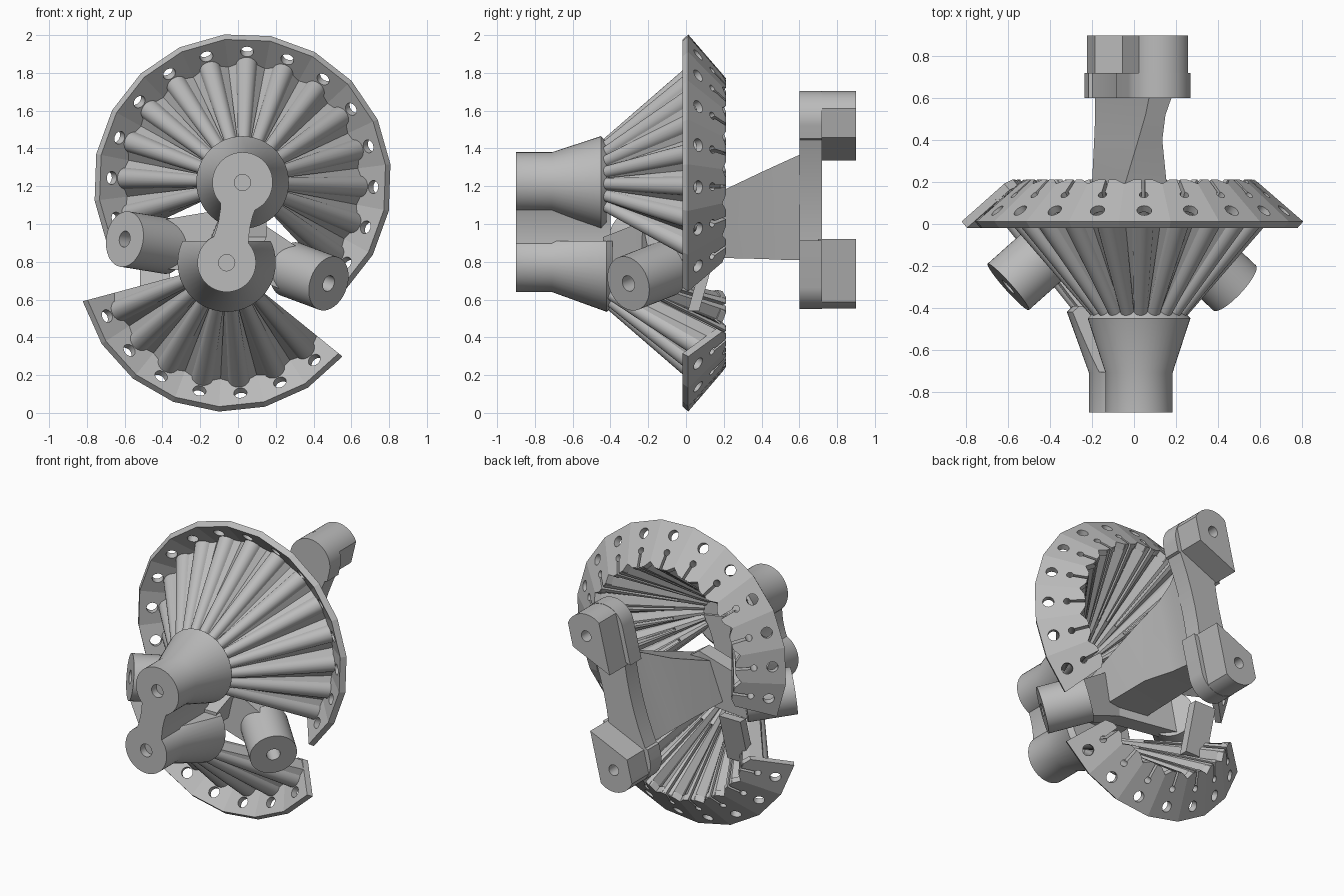
import bpy, bmesh
from math import sin, cos, tan, pi, radians
from mathutils import Vector, Matrix

if "Cube" in bpy.data.objects:
    bpy.data.objects.remove(bpy.data.objects["Cube"])

grey = bpy.data.materials.new("plain_grey")
grey.use_nodes = True
COLOUR = (0.5, 0.5, 0.5, 1)
grey.diffuse_color = COLOUR
grey.node_tree.nodes["Principled BSDF"].inputs["Base Color"].default_value = COLOUR


def finish(mesh):
    mesh.shade_smooth()
    mesh.set_sharp_from_angle(angle=radians(30))


def add(name, bm):
    bmesh.ops.recalc_face_normals(bm, faces=bm.faces)
    mesh = bpy.data.meshes.new(name)
    bm.to_mesh(mesh)
    bm.free()
    mesh.materials.append(grey)
    finish(mesh)
    ob = bpy.data.objects.new(name, mesh)
    bpy.context.collection.objects.link(ob)
    return ob


def loft(name, rings):
    """Skin a closed solid through rings of equal point count."""
    bm = bmesh.new()
    rows = [[bm.verts.new(p) for p in ring] for ring in rings]
    n = len(rows[0])
    for a, b in zip(rows, rows[1:]):
        for i in range(n):
            bm.faces.new((a[i], a[(i + 1) % n], b[(i + 1) % n], b[i]))
    bm.faces.new(rows[0])
    bm.faces.new(rows[-1])
    return add(name, bm)


def extrude(name, outline, y0, y1):
    return loft(name, [[p + Vector((0, y, 0)) for p in outline] for y in (y0, y1)])


def rod(name, p, q, r, sides=32):
    p, q = Vector(p), Vector(q)
    bm = bmesh.new()
    m = Matrix.Translation((p + q) / 2) @ (q - p).to_track_quat('Z', 'Y').to_matrix().to_4x4()
    bmesh.ops.create_cone(bm, cap_ends=True, segments=sides, radius1=r, radius2=r,
                          depth=(q - p).length, matrix=m)
    return add(name, bm)


def cut(ob, cutters):
    """Subtract the cutters and bake the result into the mesh."""
    for c in cutters:
        mod = ob.modifiers.new("cut", 'BOOLEAN')
        mod.operation, mod.solver, mod.object = 'DIFFERENCE', 'EXACT', c
    dg = bpy.context.evaluated_depsgraph_get()
    mesh = bpy.data.meshes.new_from_object(ob.evaluated_get(dg))
    ob.modifiers.clear()
    ob.data = mesh
    finish(mesh)


def discard(obs):
    for o in obs:
        bpy.data.objects.remove(o)


# Fan frame: s runs along a rib, v is depth below its crest, u is sideways
ALONG = Vector((0, 0.755, 0.656))
OUT = Vector((0, -0.656, 0.755))
HALF = tan(radians(9))


def fan(u, s, v):
    return Vector((u, 0, 0.61)) + ALONG * s - OUT * v


def sector(s, v):
    return fan(0, s, v).z * HALF


def mirrored(half):
    return half + [(-u, v) for u, v in reversed(half)]


# One rim plate
def plate_ring(s):
    half = [(sector(s, -0.12), -0.12), (sector(s, 0.155), 0.155), (0.045, 0.185)]
    return [fan(u, s, v) for u, v in mirrored(half)]


plate = loft("rim_plate", [plate_ring(0.08), plate_ring(0.12)])


# One rib: round crest, valley at the sides, narrower inside
def rib_ring(s, r, valley, inner, base):
    half = [(r * sin(a), r - r * cos(a)) for a in (radians(9 + 15 * i) for i in range(6))]
    half += [(sector(s, valley), valley), (sector(s, inner) * 0.9, inner),
             (sector(s, base) * 0.4, base)]
    return [fan(u, s, v) for u, v in mirrored(half)]


rib = loft("fan_rib", [rib_ring(-0.62, 0.03, 0.04, 0.10, 0.13),
                       rib_ring(0.115, 0.058, 0.075, 0.155, 0.188)])

# Screw hole, bore and open slot
hole = rod("hole_cutter", fan(0, 0, -0.04), fan(0, 0.3, -0.04), 0.035, 20)
bore = rod("bore_cutter", fan(0, -0.42, 0.075), fan(0, 0.3, 0.075), 0.021, 16)
slot = loft("slot_cutter", [[fan(u, s, v) for u, v in
                             ((-0.008, 0.075), (0.008, 0.075), (0.008, 0.3), (-0.008, 0.3))]
                            for s in (-0.42, 0.3)])
cut(plate, [hole, bore, slot])
cut(rib, [bore, slot])
discard([hole, bore, slot])

# Two partial fans around the upper and lower hubs
UPPER, LOWER = Vector((0.024, 0, 1.22)), Vector((-0.06, 0, 0.795))
fans = [("upper", UPPER, [2 + 18 * k for k in range(-6, 8)]),
        ("lower", LOWER, [174 - 18 * k for k in range(-4, 3)])]
for label, hub, angles in fans:
    for i, angle in enumerate(angles):
        for part in (plate, rib):
            ob = bpy.data.objects.new(f"{label}_{part.name}_{i + 1}", part.data)
            ob.matrix_world = Matrix.Translation(hub) @ Matrix.Rotation(radians(angle), 4, 'Y')
            bpy.context.collection.objects.link(ob)
discard([plate, rib])


# Waisted bars joining a pair of hubs
def bar(name, low, high, y0, y1, wide, waist):
    axis = high - low
    side = Vector((axis.z, 0, -axis.x)).normalized()
    steps = [i / 8 for i in range(9)]
    widths = [waist + (wide - waist) * (2 * t - 1) ** 2 for t in steps]
    edge = [low + axis * t + side * w for t, w in zip(steps, widths)]
    edge += [low + axis * t - side * w for t, w in reversed(list(zip(steps, widths)))]
    return extrude(name, edge, y0, y1)


# Flared front hubs and their bar, drilled together
def circle(c, y, r, n=48):
    return [(c.x + r * sin(2 * pi * i / n), y, c.z + r * cos(2 * pi * i / n)) for i in range(n)]


def hub_flare(name, hub, r, flare, end):
    return loft(name, [circle(hub, -0.9, r), circle(hub, -0.71, r),
                       circle(hub, end, flare), circle(hub, end + 0.03, flare - 0.03)])


upper_hub = hub_flare("upper_hub", UPPER, 0.16, 0.245, -0.45)
lower_hub = hub_flare("lower_hub", LOWER, 0.155, 0.26, -0.42)
front_bar = bar("front_bar", LOWER, UPPER, -0.9, -0.4, 0.13, 0.085)
drills = [rod("drill", hub + Vector((0, -1, 0)), hub + Vector((0, -0.85, 0)), 0.043)
          for hub in (UPPER, LOWER)]
top_cutter = extrude("top_cutter", [Vector((x, 0, z)) for x, z in
                                    ((-0.6, 0.91), (0.5, 0.91), (0.5, 1.2), (-0.6, 1.2))],
                     -0.705, -0.3)
cut(upper_hub, drills)
cut(lower_hub, drills + [top_cutter])
cut(front_bar, drills)
discard(drills + [top_cutter])

# Back bar with round ends
BACK_UP, BACK_LOW = Vector((0.12, 0, 1.555)), Vector((-0.087, 0, 0.7))
bar("back_bar", BACK_LOW, BACK_UP, 0.6, 0.72, 0.15, 0.1)

# Back bosses: rounded outside, flat sides, slanted inner end, screw hole
for label, c, away in (("upper", BACK_UP, BACK_UP - BACK_LOW),
                       ("lower", BACK_LOW, BACK_LOW - BACK_UP)):
    away = away.normalized()
    side = Vector((away.z, 0, -away.x))

    def boss_outline(half, r):
        arc = [c + side * max(-half, min(half, r * cos(a))) + away * r * sin(a)
               for a in (radians(6 * i) for i in range(31))]
        return arc + [c - side * half - away * 0.255, c + side * half - away * 0.07]

    extrude(label + "_back_flange", boss_outline(0.15, 0.15), 0.6, 0.72)
    head = extrude(label + "_back_head", boss_outline(0.12, 0.148), 0.7, 0.9)
    drill = rod("drill", c + Vector((0, 0.78, 0)), c + Vector((0, 1, 0)), 0.036)
    cut(head, [drill])
    discard([drill])


# Central spine, deepening and leaning towards the back bar
def spine_ring(y, low, high, low_x, high_x):
    return [(low_x[0], y, low), (low_x[1], y, low), (high_x[1], y, high), (high_x[0], y, high)]


loft("central_spine", [spine_ring(-0.44, 0.8, 0.93, (-0.2, 0.1), (-0.14, 0.15)),
                       spine_ring(0.2, 0.82, 1.18, (-0.2, 0.08), (-0.04, 0.155)),
                       spine_ring(0.4, 0.815, 1.275, (-0.19, 0.03), (0.02, 0.135)),
                       spine_ring(0.52, 0.81, 1.33, (-0.185, 0.02), (0.055, 0.15)),
                       spine_ring(0.62, 0.81, 1.375, (-0.185, 0.02), (0.075, 0.185))])

# Angled side sockets, each with a web back to the spine
for label, face, inward, length in (
        ("right", Vector((-0.6, -0.3, 0.92)), Vector((0.74, 0.66, -0.12)), 0.31),
        ("left", Vector((0.48, -0.305, 0.685)), Vector((-0.7, 0.66, 0.26)), 0.29)):
    inward.normalize()
    socket = rod(label + "_socket", face, face + inward * length, 0.148, 48)
    drill = rod("drill", face - inward * 0.1, face + inward * 0.15, 0.043)
    cut(socket, [drill])
    discard([drill])
    end = face + inward * (length - 0.06)
    root = Vector((0, -0.2, 0.92))
    loft(label + "_web", [[p + Vector((0, y, z)) for y, z in
                           ((-0.05, -h), (0.06, -h), (0.06, h), (-0.05, h))]
                          for p, h in ((end, 0.13), (root, 0.17))])

# Slim strut bridging the gap between the two fans
loft("fan_strut", [[(x, y + d, z) for x, d in ((-0.52, -0.03), (-0.36, -0.03),
                                               (-0.36, 0.03), (-0.52, 0.03))]
                   for y, z in ((0.04, 0.54), (0.13, 0.86))])
